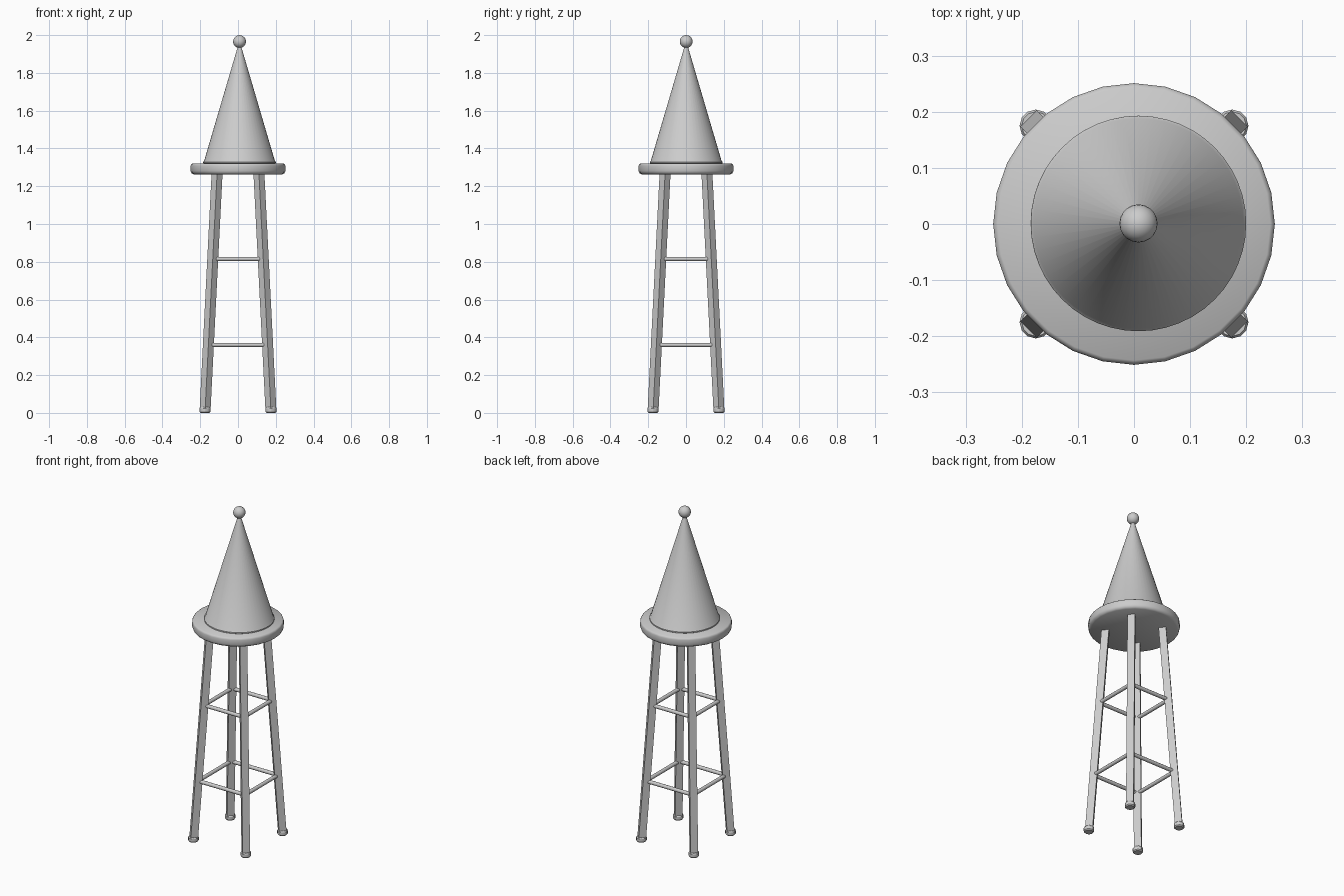
import bpy, bmesh, math
from mathutils import Vector, Matrix

if "Cube" in bpy.data.objects:
    bpy.data.objects.remove(bpy.data.objects["Cube"])

grey = bpy.data.materials.new("plain grey")
grey.diffuse_color = (0.6, 0.6, 0.6, 1)
grey.use_nodes = True
grey.node_tree.nodes["Principled BSDF"].inputs["Base Color"].default_value = grey.diffuse_color


def finish(bm, name, angle=30):
    """Turn a bmesh into a named, shaded object."""
    bmesh.ops.recalc_face_normals(bm, faces=bm.faces)
    me = bpy.data.meshes.new(name)
    bm.to_mesh(me)
    bm.free()
    me.materials.append(grey)
    ob = bpy.data.objects.new(name, me)
    bpy.context.collection.objects.link(ob)
    bpy.ops.object.select_all(action='DESELECT')
    ob.select_set(True)
    bpy.context.view_layer.objects.active = ob
    bpy.ops.object.shade_smooth_by_angle(angle=math.radians(angle))
    return ob


def lathe(name, profile, sides, x=0, y=0, angle=30):
    """Stack rings of (radius, z) with closed ends."""
    bm = bmesh.new()
    rings = []
    for r, z in profile:
        rings.append([bm.verts.new((x + r * math.cos(2 * math.pi * i / sides),
                                    y + r * math.sin(2 * math.pi * i / sides), z))
                      for i in range(sides)])
    for a, b in zip(rings, rings[1:]):
        for i in range(sides):
            j = (i + 1) % sides
            bm.faces.new((a[i], a[j], b[j], b[i]))
    bm.faces.new(rings[0])
    bm.faces.new(rings[-1])
    return finish(bm, name, angle)


def leg_pos(sx, sy, z):
    """Centre of a splayed leg at height z."""
    d = 0.175 - 0.064 * z / 1.263
    return Vector((sx * d, sy * d, z))


# seat with softened rim
lathe("seat", [(0.236, 1.263), (0.247, 1.27), (0.251, 1.281), (0.251, 1.308),
               (0.249, 1.315), (0.243, 1.32)], 28, angle=40)

# pointed hat with a thin lip, resting on the seat
HX = 0.008
lathe("hat_cone", [(0.187, 1.319), (0.192, 1.322), (0.192, 1.329), (0.187, 1.335),
                   (0.006, 1.95)], 48, x=HX, y=0.001)

# ball on the hat tip
bm = bmesh.new()
bmesh.ops.create_uvsphere(bm, u_segments=20, v_segments=12, radius=0.034,
                          matrix=Matrix.Translation((HX, 0.001, 1.966)))
finish(bm, "hat_ball", 60)

# four square splayed legs, turned to face outward, with round foot caps
corners = [(-1, -1, "front_left"), (1, -1, "front_right"),
           (1, 1, "back_right"), (-1, 1, "back_left")]
for sx, sy, label in corners:
    bm = bmesh.new()
    ends = []
    for z in (0.012, 1.27):
        c = leg_pos(sx, sy, z)
        ends.append([bm.verts.new(c + Vector((dx, dy, 0)) * 0.029)
                     for dx, dy in ((1, 0), (0, 1), (-1, 0), (0, -1))])
    bm.faces.new(ends[0])
    bm.faces.new(ends[1])
    for i in range(4):
        j = (i + 1) % 4
        bm.faces.new((ends[0][i], ends[0][j], ends[1][j], ends[1][i]))
    finish(bm, label + "_leg")
    p = leg_pos(sx, sy, 0)
    lathe(label + "_foot", [(0.024, 0), (0.029, 0.006), (0.029, 0.024),
                            (0.025, 0.03)], 12, p.x, p.y)

# two levels of round rungs between neighbouring legs
for z, level in ((0.36, "lower"), (0.815, "upper")):
    for k, side in enumerate(("front", "right", "back", "left")):
        a = leg_pos(*corners[k][:2], z)
        b = leg_pos(*corners[(k + 1) % 4][:2], z)
        turn = (b - a).to_track_quat('Z', 'Y').to_matrix().to_4x4()
        bm = bmesh.new()
        bmesh.ops.create_cone(bm, cap_ends=True, segments=12, radius1=0.011,
                              radius2=0.011, depth=(b - a).length,
                              matrix=Matrix.Translation((a + b) / 2) @ turn)
        finish(bm, f"{level}_{side}_rung", 40)
